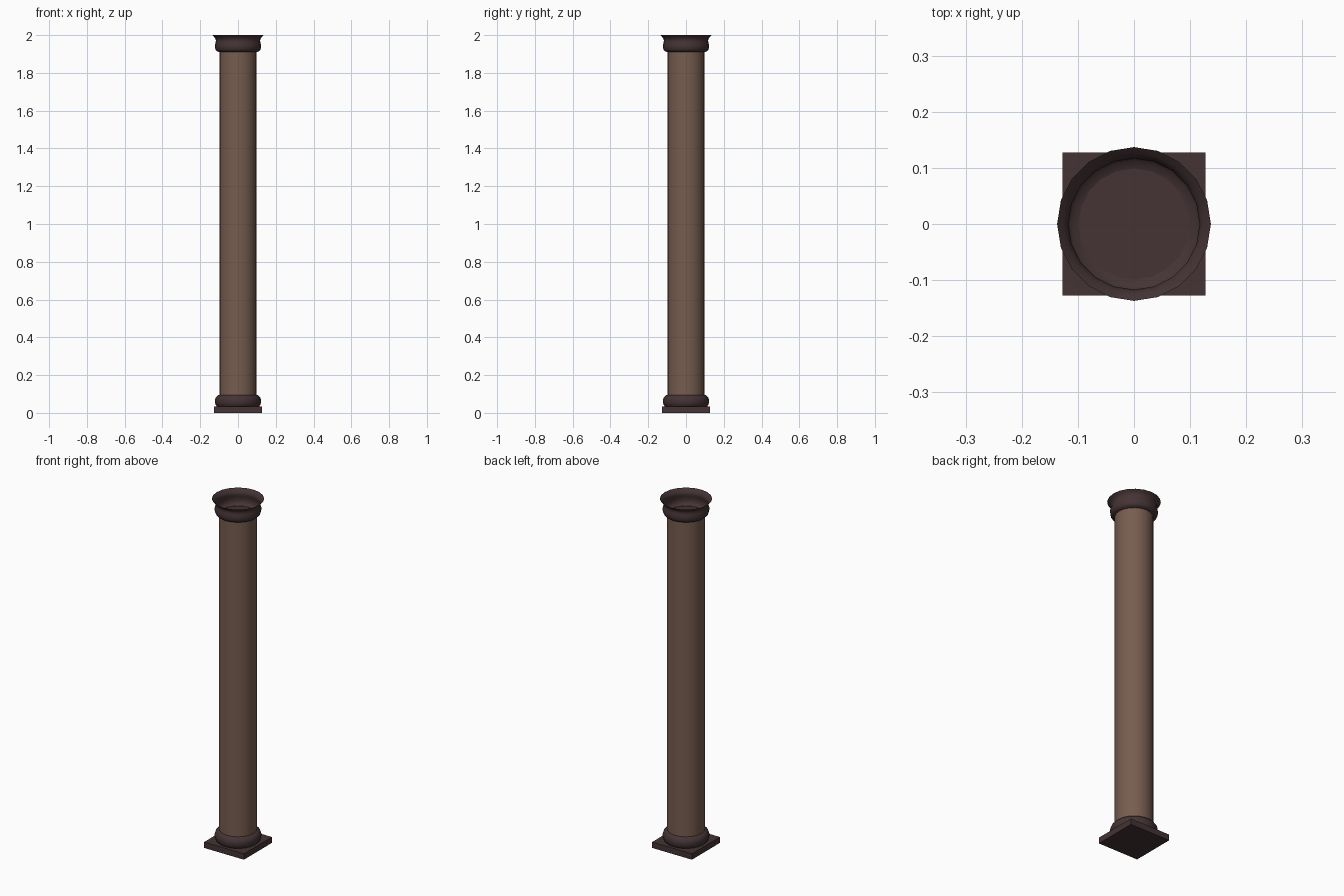
import bpy, bmesh, math

if "Cube" in bpy.data.objects:
    bpy.data.objects.remove(bpy.data.objects["Cube"])

SIDES = 20

def material(name, rgb):
    m = bpy.data.materials.new(name)
    m.diffuse_color = (*rgb, 1)
    m.use_nodes = True
    m.node_tree.nodes["Principled BSDF"].inputs["Base Color"].default_value = m.diffuse_color
    return m

brown = material("warm brown", (0.185, 0.108, 0.078))
dark = material("dark brown", (0.058, 0.033, 0.035))

def finish(name, bm, mat, angle=40):
    me = bpy.data.meshes.new(name)
    bm.to_mesh(me)
    bm.free()
    ob = bpy.data.objects.new(name, me)
    bpy.context.collection.objects.link(ob)
    me.materials.append(mat)
    bpy.ops.object.select_all(action='DESELECT')
    bpy.context.view_layer.objects.active = ob
    ob.select_set(True)
    bpy.ops.object.shade_smooth_by_angle(angle=math.radians(angle))
    return ob

def lathe(name, profile, mat, cap_bottom=False):
    bm = bmesh.new()
    rings = [[bm.verts.new((r * math.cos(2 * math.pi * i / SIDES),
                            r * math.sin(2 * math.pi * i / SIDES), z))
              for i in range(SIDES)] for r, z in profile]
    for a, b in zip(rings, rings[1:]):
        for i in range(SIDES):
            j = (i + 1) % SIDES
            bm.faces.new((a[i], a[j], b[j], b[i]))
    if cap_bottom:
        bm.faces.new(rings[0])
    return finish(name, bm, mat)

# square plinth
bm = bmesh.new()
bmesh.ops.create_cube(bm, size=1)
for v in bm.verts:
    v.co = (v.co.x * 0.254, v.co.y * 0.254, (v.co.z + 0.5) * 0.034)
finish("plinth", bm, dark)

# rounded base ring
lathe("base_ring", [(0.112, 0.034), (0.119, 0.043), (0.122, 0.055), (0.122, 0.068),
                    (0.119, 0.079), (0.112, 0.088), (0.104, 0.094), (0.097, 0.096)], dark)

# plain shaft
lathe("shaft", [(0.099, 0.09), (0.099, 1.912)], brown)

# open flared capital with a closed floor
lathe("capital", [(0.099, 1.910), (0.113, 1.915), (0.119, 1.922), (0.122, 1.935),
                  (0.122, 1.948), (0.119, 1.960), (0.117, 1.970), (0.119, 1.980),
                  (0.126, 1.990), (0.137, 2.0)], dark, cap_bottom=True)
